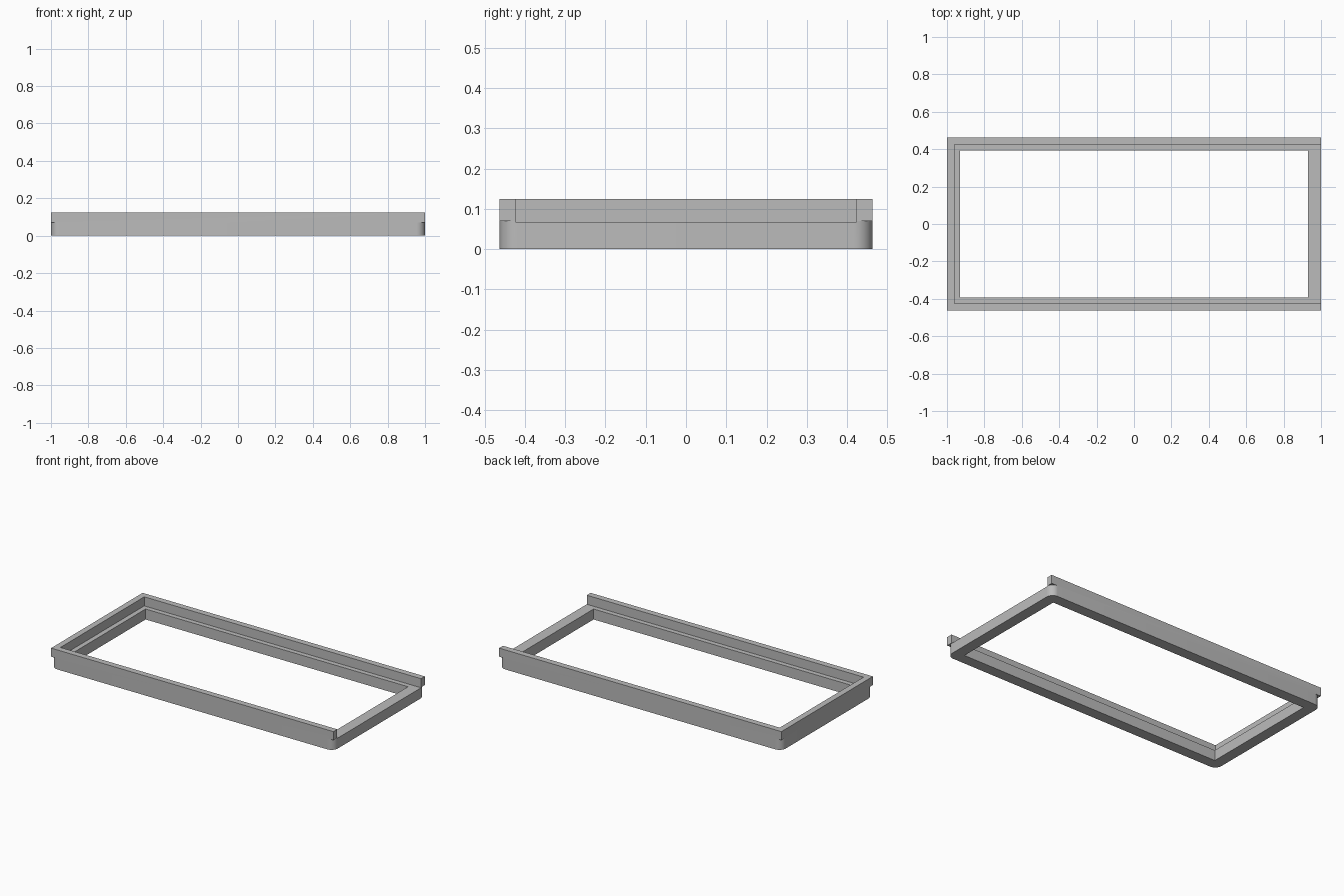
import bpy, bmesh, math

if "Cube" in bpy.data.objects:
    bpy.data.objects.remove(bpy.data.objects["Cube"], do_unlink=True)

HX, HY, H = 1.0, 0.463, 0.125      # outer half sizes and height
WALL, RAIL = 0.07, 0.039           # wall width at base and of upper rail
FLOOR, UNDERCUT, R = 0.067, 0.07, 0.045
E = 0.05                           # cutter overshoot


def prism(name, outline, z0, z1):
    """Extrude a flat outline from z0 to z1."""
    bm = bmesh.new()
    face = bm.faces.new([bm.verts.new((x, y, z0)) for x, y in outline])
    ext = bmesh.ops.extrude_face_region(bm, geom=[face])
    verts = [g for g in ext["geom"] if isinstance(g, bmesh.types.BMVert)]
    bmesh.ops.translate(bm, vec=(0, 0, z1 - z0), verts=verts)
    bmesh.ops.recalc_face_normals(bm, faces=bm.faces)
    mesh = bpy.data.meshes.new(name)
    bm.to_mesh(mesh)
    bm.free()
    obj = bpy.data.objects.new(name, mesh)
    bpy.context.collection.objects.link(obj)
    return obj


def rect(x0, x1, y):
    return [(x0, -y), (x1, -y), (x1, y), (x0, y)]


def corner(sx, sy, steps=12):
    """Waste outside a rounded vertical corner."""
    cx, cy = HX - R, HY - R
    arc = [(cx + R * math.cos(a), cy + R * math.sin(a))
           for a in (math.pi / 2 * i / steps for i in range(steps + 1))]
    pts = arc + [(cx, HY + E), (HX + E, HY + E), (HX + E, cy)]
    return [(sx * x, sy * y) for x, y in pts]


# Solid block for the frame
frame = prism("tray_frame", rect(-HX, HX, HY), 0, H)

# Cutters: through opening, recess open at the left end, rounded lower corners
cutters = [
    prism("opening_cutter", rect(-HX + WALL, HX - WALL, HY - WALL), -E, H + E),
    prism("recess_cutter", rect(-HX + RAIL, HX + E, HY - RAIL), FLOOR, H + E),
]
cutters += [prism("corner_cutter", corner(sx, sy), -E, UNDERCUT)
            for sx in (-1, 1) for sy in (-1, 1)]

bpy.ops.object.select_all(action="DESELECT")
frame.select_set(True)
bpy.context.view_layer.objects.active = frame
for cutter in cutters:
    cutter.hide_render = True
    mod = frame.modifiers.new("cut", "BOOLEAN")
    mod.operation = "DIFFERENCE"
    mod.solver = "EXACT"
    mod.object = cutter
    bpy.ops.object.modifier_apply(modifier=mod.name)
    bpy.data.objects.remove(cutter, do_unlink=True)

# Plain grey finish
grey = bpy.data.materials.new("plain_grey")
grey.use_nodes = True
colour = (0.5, 0.5, 0.5, 1)
grey.diffuse_color = colour
grey.node_tree.nodes["Principled BSDF"].inputs["Base Color"].default_value = colour
frame.data.materials.clear()
frame.data.materials.append(grey)
for poly in frame.data.polygons:
    poly.material_index = 0

bpy.ops.object.shade_smooth_by_angle(angle=math.radians(30))
